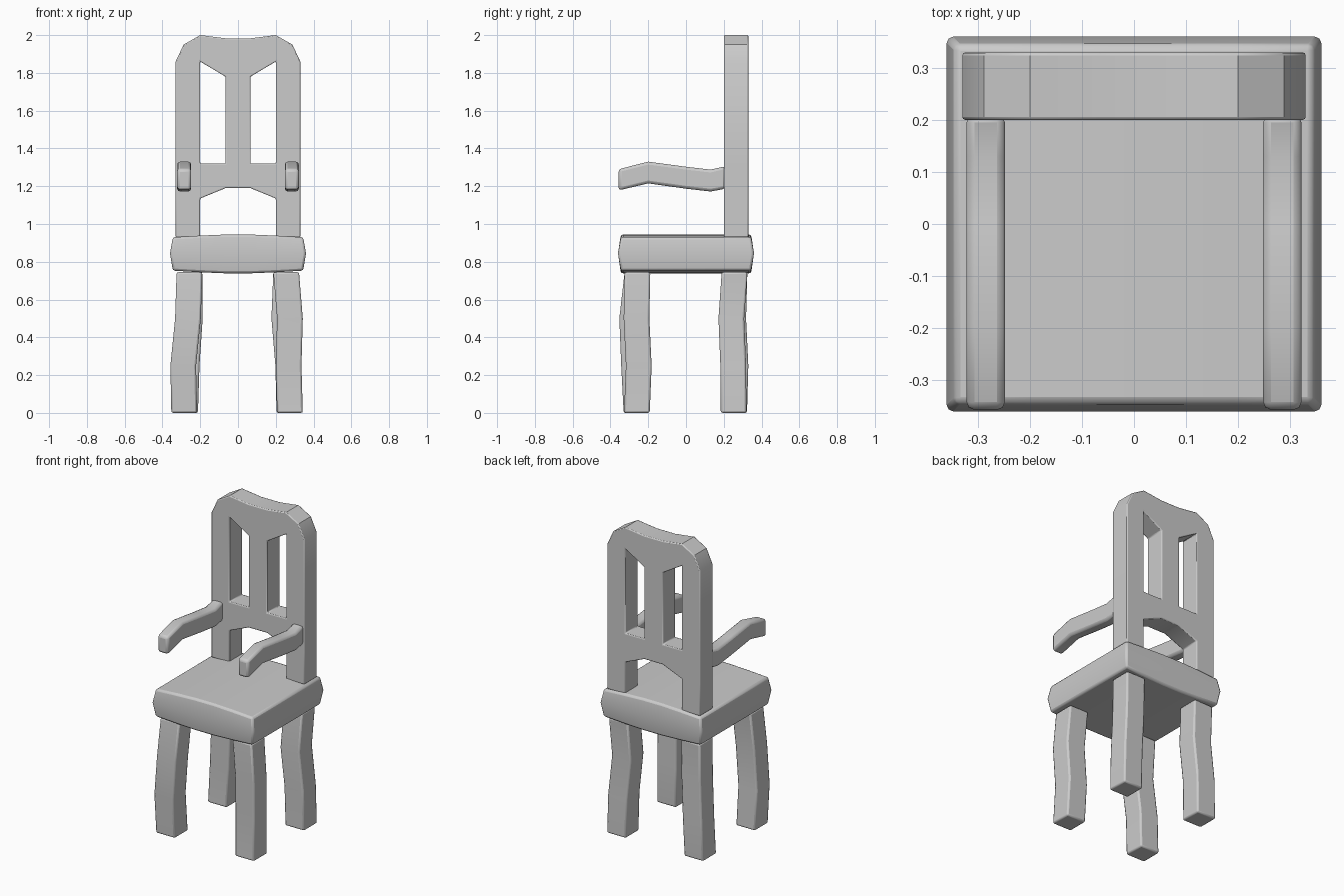
import bpy, bmesh

if "Cube" in bpy.data.objects:
    bpy.data.objects.remove(bpy.data.objects["Cube"])


def finish(name, bm, bevel, solidify=0.0):
    """Turn a bmesh into a smooth-shaded object with softened edges."""
    bmesh.ops.remove_doubles(bm, verts=bm.verts, dist=1e-4)
    bmesh.ops.recalc_face_normals(bm, faces=bm.faces)
    mesh = bpy.data.meshes.new(name)
    bm.to_mesh(mesh)
    bm.free()
    ob = bpy.data.objects.new(name, mesh)
    bpy.context.collection.objects.link(ob)
    bpy.ops.object.select_all(action='DESELECT')
    bpy.context.view_layer.objects.active = ob
    ob.select_set(True)
    bpy.ops.object.shade_smooth_by_angle(angle=0.6)
    mod = ob.modifiers.new("soft_edges", 'BEVEL')
    mod.width = bevel
    mod.segments = 2
    mod.limit_method = 'ANGLE'
    mod.angle_limit = 0.7
    return ob


def loft(name, rings, bevel):
    """Skin a list of equal rings and close both ends with quads."""
    bm = bmesh.new()
    rows = [[bm.verts.new(p) for p in ring] for ring in rings]
    n = len(rows[0])
    for a, b in zip(rows, rows[1:]):
        for i in range(n):
            j = (i + 1) % n
            bm.faces.new((a[i], a[j], b[j], b[i]))
    for r in (rows[0], rows[-1]):
        for i in range(n // 2 - 1):
            bm.faces.new((r[i], r[i + 1], r[n - 2 - i], r[n - 1 - i]))
    return finish(name, bm, bevel)


# Seat: crowned slab with bulging sides
rings = []
for s, crown in ((-1, 0), (-0.56, .009), (-0.2, .014), (0.2, .014), (0.56, .009), (1, 0)):
    xe, xm = s * 0.345, s * 0.36
    lo, hi = 0.753 - crown, 0.93 + crown
    rings.append([(xe, -.345, lo), (xm, -.36, .845), (xe, -.345, hi),
                  (xe, .345, hi), (xm, .36, .845), (xe, .345, lo)])
loft("seat", rings, 0.012)

# Legs: four wobbly posts, (x, y) centres at each height
heights = (0.0, 0.25, 0.5, 0.745)
legs = {
    "front_left_leg": ((-.285, -.262), (-.29, -.275), (-.265, -.285), (-.257, -.257)),
    "front_right_leg": ((.275, -.26), (.268, -.25), (.275, -.262), (.255, -.257)),
    "back_left_leg": ((-.28, .255), (-.272, .262), (-.255, .25), (-.257, .257)),
    "back_right_leg": ((.272, .252), (.266, .25), (.245, .24), (.255, .257)),
}
h = 0.068
for name, path in legs.items():
    loft(name, [[(x - h, y - h, z), (x + h, y - h, z), (x + h, y + h, z), (x - h, y + h, z)]
                for (x, y), z in zip(path, heights)], 0.01)

# Backrest: pierced panel of quads, mirrored and extruded through its depth
panel = [
    [(.33, .93), (.2, .93), (.2, 1.135), (.33, 1.135)],
    [(.33, 1.135), (.2, 1.135), (.2, 1.32), (.33, 1.32)],
    [(.33, 1.32), (.2, 1.32), (.2, 1.86), (.33, 1.86)],
    [(.33, 1.86), (.2, 1.86), (.2, 2.0), (.288, 1.95)],
    [(.2, 1.135), (.066, 1.19), (.066, 1.32), (.2, 1.32)],
    [(.2, 1.86), (.066, 1.78), (.066, 1.983), (.2, 2.0)],
]
middle = [1.19, 1.32, 1.78, 1.983]
polys = panel + [[(-x, z) for x, z in reversed(p)] for p in panel]
polys += [[(.066, a), (-.066, a), (-.066, b), (.066, b)] for a, b in zip(middle, middle[1:])]
bm = bmesh.new()
for p in polys:
    bm.faces.new([bm.verts.new((x, 0.2, z)) for x, z in p])
bmesh.ops.remove_doubles(bm, verts=bm.verts, dist=1e-4)
front = bm.faces[:]
bmesh.ops.recalc_face_normals(bm, faces=front)
ext = bmesh.ops.extrude_face_region(bm, geom=front, use_keep_orig=True)
bmesh.ops.translate(bm, vec=(0, .13, 0),
                    verts=[v for v in ext["geom"] if isinstance(v, bmesh.types.BMVert)])
finish("backrest", bm, 0.006)

# Armrests: wavy bars, (y, underside, top)
arm = ((-.357, 1.178, 1.29), (-.2, 1.215, 1.33), (0, 1.187, 1.303),
       (.13, 1.172, 1.288), (.21, 1.187, 1.306))
for side, name in ((-1, "left_armrest"), (1, "right_armrest")):
    loft(name, [[(side * .248, y, a), (side * .322, y, a), (side * .322, y, b), (side * .248, y, b)]
                for y, a, b in arm], 0.015)
